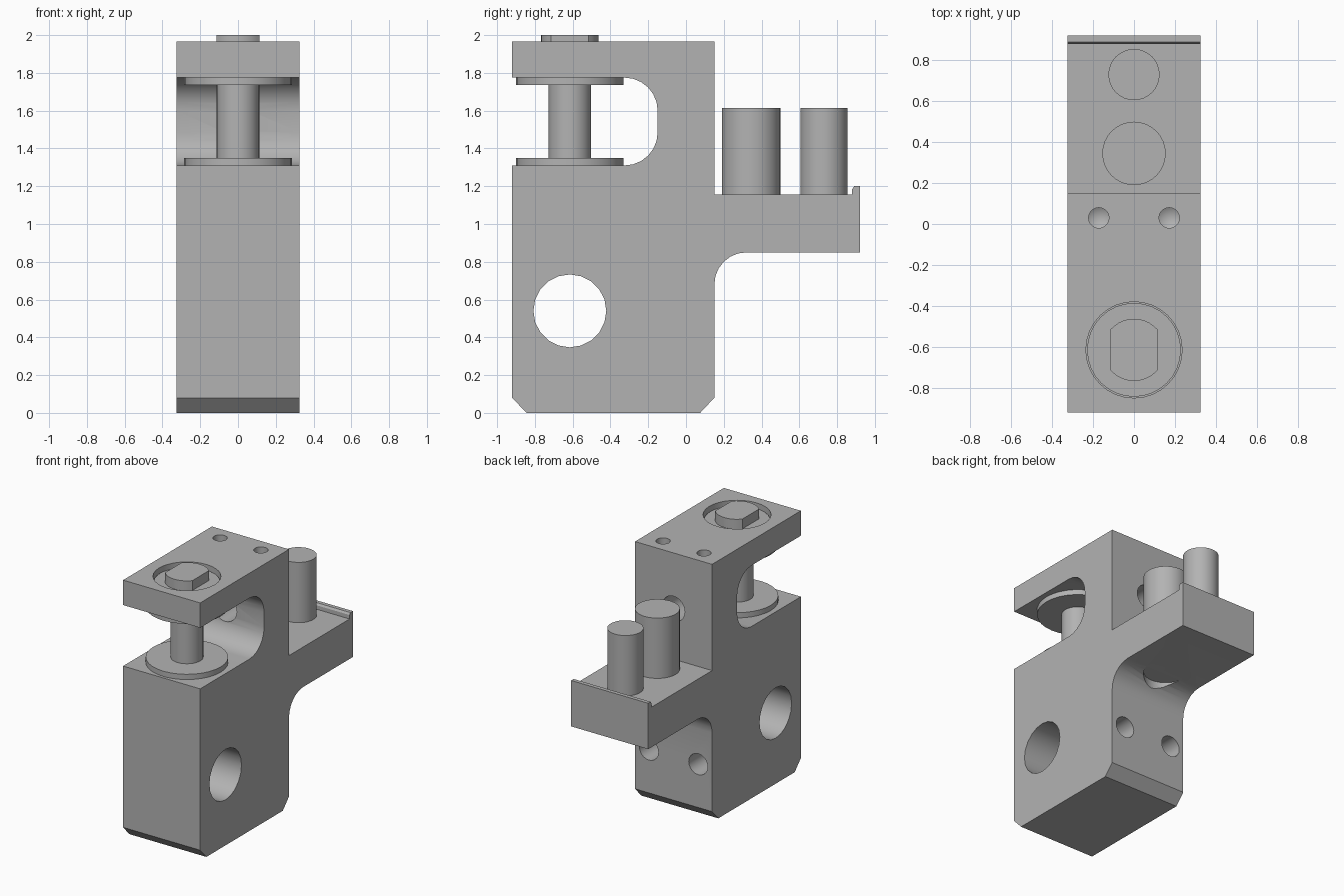
import bpy, bmesh
from math import radians, sin, cos, pi
from mathutils import Matrix, Vector

cube = bpy.data.objects.get("Cube")
if cube:
    bpy.data.objects.remove(cube, do_unlink=True)

steel = bpy.data.materials.new("plain grey")
steel.use_nodes = True
grey = (0.45, 0.45, 0.45, 1)
steel.diffuse_color = grey
steel.node_tree.nodes["Principled BSDF"].inputs["Base Color"].default_value = grey

HALF = 0.325          # half width of the block
SHAFT_Y = -0.615      # axis of the shaft and of the cross bore


def finish(name, bm):
    """Turn a bmesh into a named object with the shared material."""
    bmesh.ops.recalc_face_normals(bm, faces=bm.faces)
    mesh = bpy.data.meshes.new(name)
    bm.to_mesh(mesh)
    bm.free()
    mesh.materials.append(steel)
    obj = bpy.data.objects.new(name, mesh)
    bpy.context.collection.objects.link(obj)
    return obj


def smooth(obj):
    bpy.ops.object.select_all(action="DESELECT")
    obj.select_set(True)
    bpy.context.view_layer.objects.active = obj
    bpy.ops.object.shade_smooth_by_angle(angle=radians(30))


def arc(y, z, r, start, end, steps=6):
    angles = [radians(start + (end - start) * i / steps) for i in range(steps + 1)]
    return [(y + r * cos(a), z + r * sin(a)) for a in angles]


def extrude(bm, points, offset):
    face = bm.faces.new([bm.verts.new(p) for p in points])
    new = bmesh.ops.extrude_face_region(bm, geom=[face])["geom"]
    verts = [v for v in new if isinstance(v, bmesh.types.BMVert)]
    bmesh.ops.translate(bm, verts=verts, vec=offset)


def lathe(bm, profile, origin, axis=(0, 0, 1), steps=32):
    """Spin (radius, height) points about an axis; radius 0 makes a tip."""
    place = Matrix.Translation(origin) @ Vector(axis).to_track_quat("Z", "Y").to_matrix().to_4x4()
    rings = []
    for r, h in profile:
        count = steps if r else 1
        rings.append([bm.verts.new(place @ Vector((r * cos(2 * pi * i / steps),
                      r * sin(2 * pi * i / steps), h))) for i in range(count)])
    for low, high in zip(rings, rings[1:]):
        for i in range(steps):
            j = (i + 1) % steps
            quad = [low[i], low[j]]
            quad += [high[0]] if len(high) == 1 else [high[j], high[i]]
            bm.faces.new(quad)
    for ring in (rings[0], rings[-1]):
        if len(ring) > 1:
            bm.faces.new(ring)


def turned(name, profile, y):
    bm = bmesh.new()
    lathe(bm, profile, (0, y, 0))
    smooth(finish(name, bm))


# Main block: side profile with slot, rear shelf, fillet and lip
side = [(-0.92, 0.08), (-0.845, 0), (0.075, 0), (0.15, 0.08)]
side += arc(0.32, 0.68, 0.17, 180, 90)
side += [(0.92, 0.85), (0.92, 1.2), (0.89, 1.2), (0.88, 1.185), (0.88, 1.155),
         (0.15, 1.155), (0.15, 1.965), (-0.92, 1.965), (-0.92, 1.775)]
side += arc(-0.325, 1.6, 0.175, 90, 0)
side += arc(-0.325, 1.485, 0.175, 0, -90)
side += [(-0.92, 1.31)]
bm = bmesh.new()
extrude(bm, [(-HALF, y, z) for y, z in side], (2 * HALF, 0, 0))
block = finish("main_block", bm)

# Bores: cross hole, bushing seat, wall hole, shelf pin relief, blind screw holes
bm = bmesh.new()
lathe(bm, [(0.193, -0.5), (0.193, 0.5)], (0, SHAFT_Y, 0.54), (1, 0, 0), 20)
lathe(bm, [(0.235, 1.7), (0.235, 2.1)], (0, SHAFT_Y, 0))
lathe(bm, [(0.095, -0.25), (0.095, 0.25)], (0, 0, 1.54), (0, 1, 0), 24)
lathe(bm, [(0.155, 0.5), (0.155, 0.85)], (0, 0.345, 0))
for s in (-1, 1):
    lathe(bm, [(0.05, -0.05), (0.05, 0.22), (0, 0.25)], (s * 0.172, 0.03, 1.965), (0, 0, -1), 20)
    lathe(bm, [(0.08, -0.05), (0.08, 0.3), (0, 0.35)], (s * 0.208, 0.15, 0.41), (0, -1, 0), 20)
cutter = finish("bore_cutter", bm)
cutter.hide_render = True
cut = block.modifiers.new("bores", "BOOLEAN")
cut.operation, cut.solver, cut.object = "DIFFERENCE", "EXACT", cutter
bpy.context.view_layer.objects.active = block
bpy.ops.object.modifier_apply(modifier=cut.name)
bpy.data.objects.remove(cutter, do_unlink=True)
smooth(block)

# Flanged bushings and shaft
turned("upper_bushing", [(0.285, 1.735), (0.285, 1.775), (0.229, 1.775), (0.229, 1.925)], SHAFT_Y)
turned("lower_bushing", [(0.285, 1.305), (0.285, 1.35)], SHAFT_Y)
turned("shaft", [(0.113, 1.34), (0.113, 1.75)], SHAFT_Y)

# Shaft head with two flats
bm = bmesh.new()
head = arc(0, 0, 0.152, 41, 139, 10) + arc(0, 0, 0.152, 221, 319, 10)
extrude(bm, [(x, y + SHAFT_Y, 1.92) for x, y in head], (0, 0, 0.08))
smooth(finish("shaft_head", bm))

# Pins standing on the shelf
turned("large_pin", [(0.155, 0.85), (0.155, 1.615)], 0.345)
turned("small_pin", [(0.125, 1.15), (0.125, 1.615)], 0.73)
